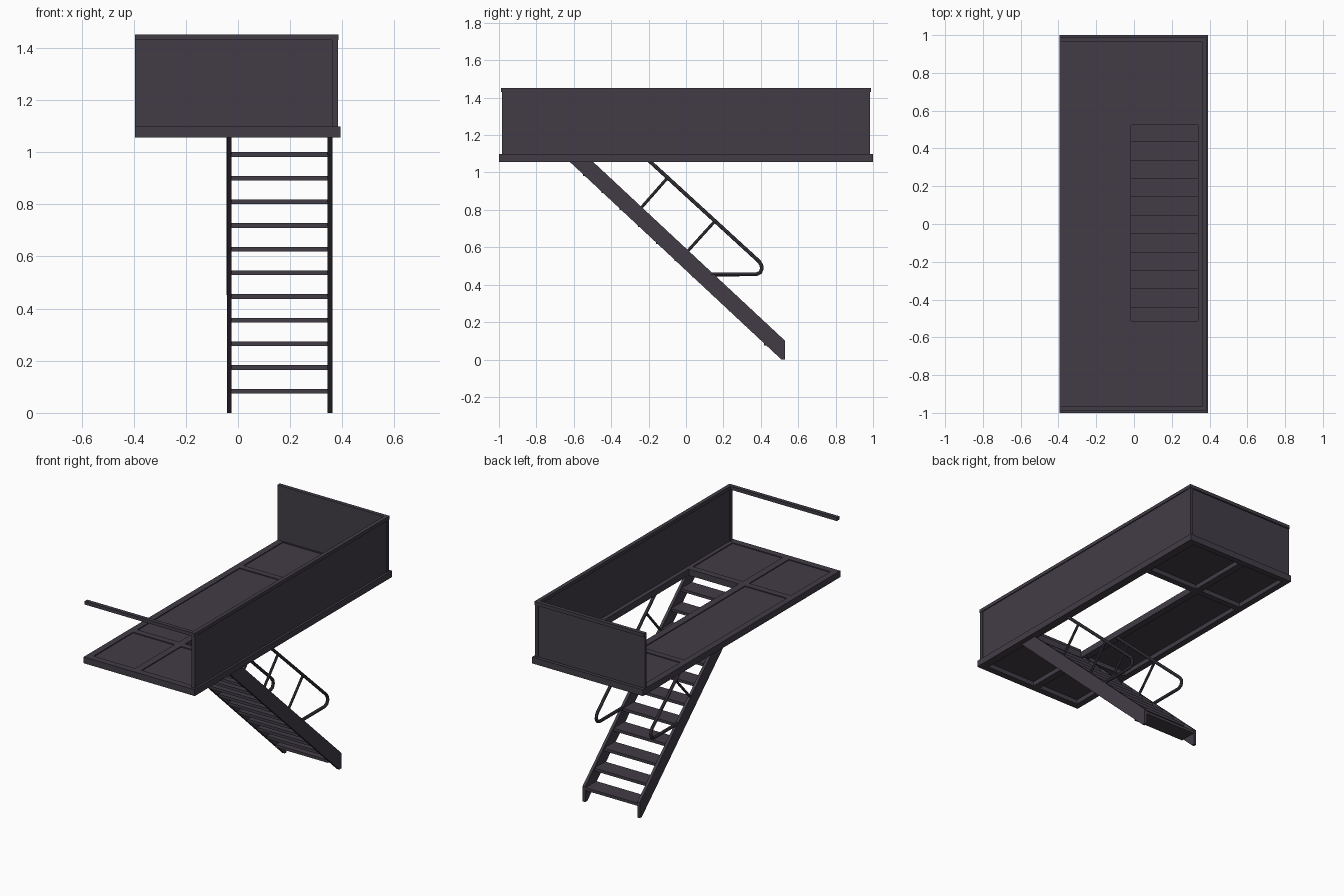
import bpy
import bmesh
from mathutils import Vector

cube = bpy.data.objects.get("Cube")
if cube:
    bpy.data.objects.remove(cube, do_unlink=True)

# Dark painted steel for the whole structure
steel = bpy.data.materials.new("dark steel")
steel.use_nodes = True
colour = (0.055, 0.046, 0.062, 1)
steel.diffuse_color = colour
steel.node_tree.nodes["Principled BSDF"].inputs["Base Color"].default_value = colour


def finish(name, bm):
    bmesh.ops.recalc_face_normals(bm, faces=bm.faces)
    mesh = bpy.data.meshes.new(name)
    bm.to_mesh(mesh)
    bm.free()
    mesh.materials.append(steel)
    obj = bpy.data.objects.new(name, mesh)
    bpy.context.collection.objects.link(obj)
    return obj


def box(name, x, y, z):
    """Box from three (low, high) ranges."""
    bm = bmesh.new()
    bmesh.ops.create_cube(bm, size=1)
    for v in bm.verts:
        v.co = Vector([(r[0] + r[1]) / 2 + c * (r[1] - r[0]) for r, c in zip((x, y, z), v.co)])
    return finish(name, bm)


def side_plate(name, x, profile):
    """Extrude a (y, z) outline across an x range."""
    bm = bmesh.new()
    face = bm.faces.new([bm.verts.new((x[0], y, z)) for y, z in profile])
    new = bmesh.ops.extrude_face_region(bm, geom=[face])["geom"]
    for v in new:
        if isinstance(v, bmesh.types.BMVert):
            v.co.x = x[1]
    return finish(name, bm)


def tube(name, x, paths, radius):
    """Round bars in the plane x, one for each (y, z) path."""
    curve = bpy.data.curves.new(name, "CURVE")
    curve.dimensions = "3D"
    curve.bevel_depth = radius
    curve.bevel_resolution = 2
    curve.use_fill_caps = True
    for path in paths:
        spline = curve.splines.new("POLY")
        spline.points.add(len(path) - 1)
        for p, (y, z) in zip(spline.points, path):
            p.co = (x, y, z, 1)
    curve.materials.append(steel)
    obj = bpy.data.objects.new(name, curve)
    bpy.context.collection.objects.link(obj)
    bpy.ops.object.select_all(action="DESELECT")
    obj.select_set(True)
    bpy.context.view_layer.objects.active = obj
    bpy.ops.object.convert(target="MESH")
    bpy.ops.object.shade_smooth_by_angle()


# Platform frame
LEFT, RIGHT = -0.395, 0.393
deck = (1.057, 1.098)
box("outer_beam_right", (LEFT, -0.355), (-1, 1), deck)
box("outer_beam_left", (0.34, RIGHT), (-1, 1), deck)
box("middle_beam", (-0.06, -0.015), (-0.96, 0.96), deck)
for label, y in (("front", (-1, -0.958)), ("back", (0.962, 1))):
    box("end_beam_" + label, (-0.355, 0.34), y, deck)
for label, y in (("front", (-0.556, -0.514)), ("back", (0.524, 0.564))):
    for side, x in (("right", (-0.355, -0.06)), ("left", (-0.015, 0.34))):
        box(f"cross_beam_{label}_{side}", x, y, deck)

# Floor sheets, leaving the stair opening free
sheet = (1.086, 1.092)
box("floor_long", (-0.36, -0.055), (-0.96, 0.965), sheet)
box("floor_front", (-0.02, 0.345), (-0.96, -0.55), sheet)
box("floor_back", (-0.02, 0.345), (0.56, 0.965), sheet)

# Guard walls on the left and back, with a lone bar across the front
wall = (1.098, 1.43)
rail = (1.43, 1.452)
box("side_wall", (0.367, 0.379), (-0.97, 0.97), wall)
box("back_wall", (LEFT, 0.365), (0.967, 0.979), wall)
for label, y in (("front", (-0.985, -0.963)), ("back", (0.963, 0.985))):
    box("corner_post_" + label, (0.361, 0.383), y, wall)
box("side_top_rail", (0.36, 0.385), (-0.99, 0.988), rail)
box("back_top_rail", (LEFT, 0.36), (0.963, 0.988), rail)
box("front_top_rail", (LEFT, 0.36), (-0.99, -0.965), rail)

# Stair stringers and handrails on both sides
outline = [(0.53, 0), (0.53, 0.1), (-0.5, 1.06), (-0.625, 1.06), (0.51, 0)]
handrail = [(-0.205, 1.07), (0.39, 0.525), (0.403, 0.505), (0.405, 0.485),
            (0.397, 0.465), (0.375, 0.455), (0.13, 0.455)]
struts = [[(-0.245, 0.805), (-0.1, 0.97)], [(0.005, 0.575), (0.15, 0.735)]]
for side, x in (("right", -0.034), ("left", 0.353)):
    side_plate("stringer_" + side, (x - 0.009, x + 0.009), outline)
    tube("handrail_" + side, x, [handrail], 0.01)
    tube("handrail_struts_" + side, x, struts, 0.008)

# Treads
for i in range(11):
    nose = min(0.535 - 0.0975 * i, 0.528)
    top = 0.092 + 0.0908 * i
    box(f"tread_{i + 1}", (-0.027, 0.346), (nose - 0.11, nose), (top - 0.018, top))
